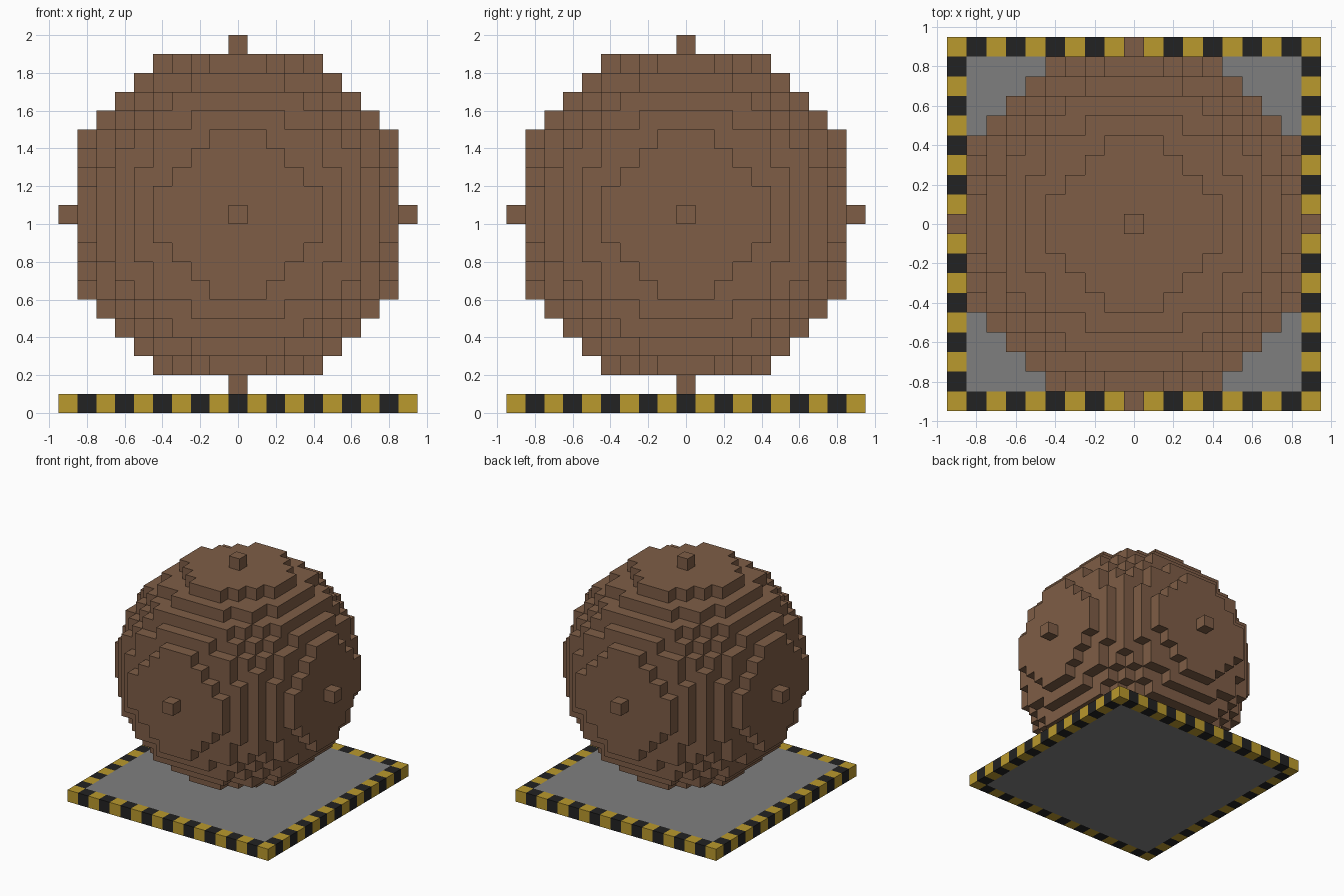
import bpy
import bmesh
from mathutils import Vector

if "Cube" in bpy.data.objects:
    bpy.data.objects.remove(bpy.data.objects["Cube"], do_unlink=True)

UNIT = 0.1       # edge of one block
RADIUS = 9       # ball radius and plate half-width, in blocks
SPAN = range(-RADIUS, RADIUS + 1)


def material(name, rgb):
    mat = bpy.data.materials.new(name)
    mat.use_nodes = True
    colour = (*rgb, 1.0)
    mat.diffuse_color = colour
    mat.node_tree.nodes["Principled BSDF"].inputs["Base Color"].default_value = colour
    return mat


def block_object(name, cells, mats, centre_z):
    """Skin a set of blocks {cell: material index} with only its outer faces."""
    bm = bmesh.new()
    corners = {}

    def corner(p):
        key = tuple(round(2 * c) for c in p)
        if key not in corners:
            corners[key] = bm.verts.new(p * UNIT)
        return corners[key]

    for cell, index in cells.items():
        for axis in range(3):
            for sign in (-1, 1):
                n = Vector((0, 0, 0))
                n[axis] = sign
                if tuple(int(a + b) for a, b in zip(cell, n)) in cells:
                    continue
                u = Vector((0, 0, 0))
                u[(axis + 1) % 3] = 1
                v = n.cross(u)
                mid = Vector(cell) + n / 2
                quad = [corner(mid + (a * u + b * v) / 2)
                        for a, b in ((-1, -1), (1, -1), (1, 1), (-1, 1))]
                bm.faces.new(quad).material_index = index
    mesh = bpy.data.meshes.new(name)
    bm.to_mesh(mesh)
    bm.free()
    for mat in mats:
        mesh.materials.append(mat)
    obj = bpy.data.objects.new(name, mesh)
    obj.location.z = centre_z
    bpy.context.collection.objects.link(obj)
    return obj


brown = material("brown", (0.209, 0.110, 0.061))
yellow = material("warning yellow", (0.491, 0.319, 0.026))
black = material("warning black", (0.016, 0.016, 0.016))
grey = material("floor grey", (0.212, 0.212, 0.212))

# Stepped ball made of blocks
ball = {(x, y, z): 0 for x in SPAN for y in SPAN for z in SPAN
        if x * x + y * y + z * z <= RADIUS ** 2}
block_object("stepped_ball", ball, [brown], UNIT * (RADIUS + 1.5))


# Base plate: grey floor inside a border of alternating blocks
def plate_colour(x, y):
    if max(abs(x), abs(y)) < RADIUS:
        return 2
    return (x + y) % 2


plate = {(x, y, 0): plate_colour(x, y) for x in SPAN for y in SPAN}
block_object("base_plate", plate, [yellow, black, grey], UNIT / 2)
